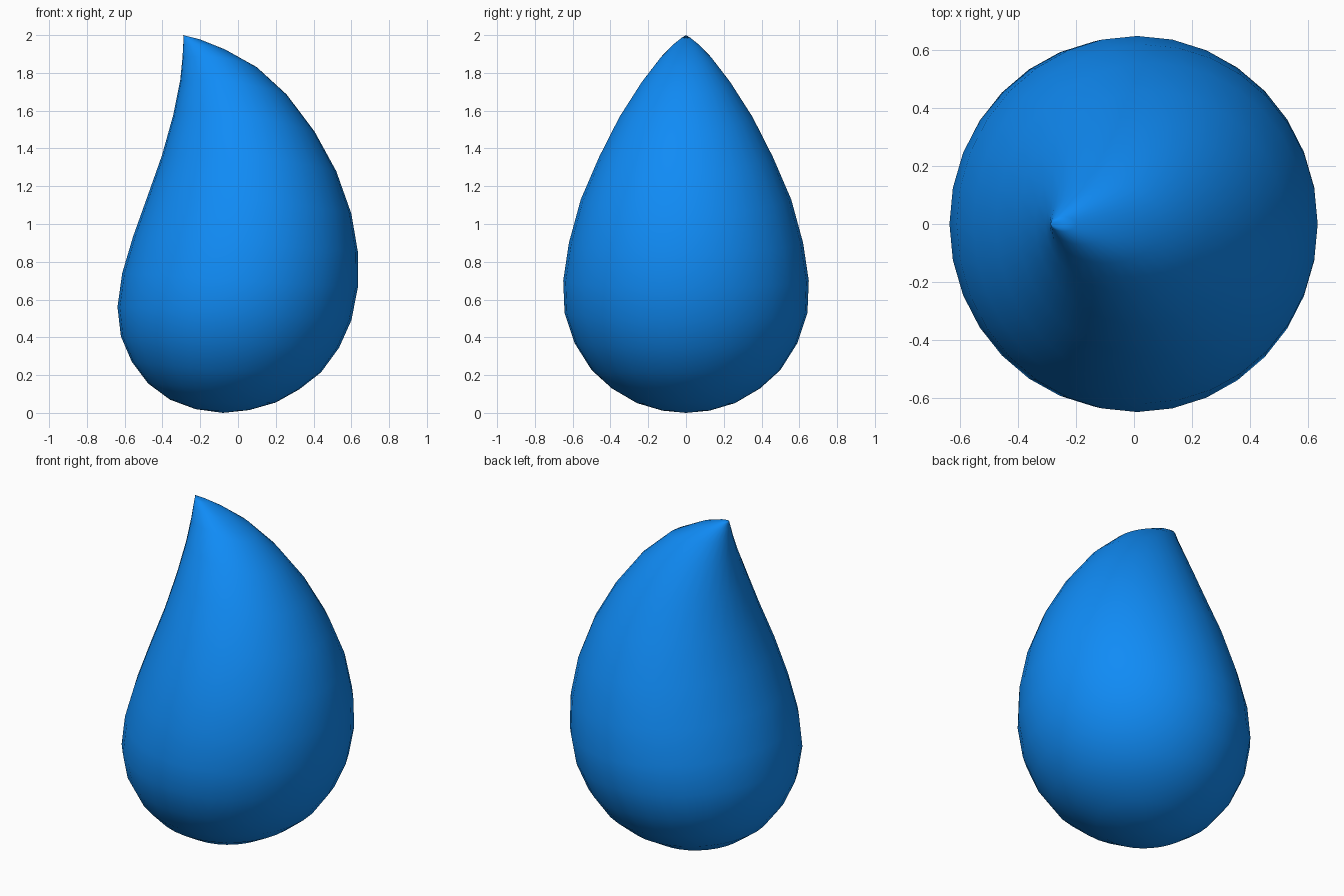
import bpy, bmesh, math

if "Cube" in bpy.data.objects:
    bpy.data.objects.remove(bpy.data.objects["Cube"])

SEGMENTS = 32

# Tilted rings, bottom to top: left x, left z, right x, right z, half depth, side z
rings = [
    (-.225, .02, .06, .015, .125, .012),
    (-.36, .07, .20, .055, .26, .052),
    (-.475, .155, .325, .125, .393, .13),
    (-.562, .27, .44, .215, .50, .227),
    (-.62, .405, .535, .345, .59, .37),
    (-.638, .56, .60, .49, .643, .53),
    (-.613, .74, .635, .665, .65, .70),
    (-.555, .935, .635, .85, .62, .90),
    (-.478, 1.15, .60, 1.055, .557, 1.13),
    (-.402, 1.365, .52, 1.28, .46, 1.355),
    (-.342, 1.58, .405, 1.49, .352, 1.567),
    (-.306, 1.76, .258, 1.685, .235, 1.75),
    (-.294, 1.88, .10, 1.83, .135, 1.88),
    (-.29, 1.95, -.07, 1.925, .07, 1.947),
    (-.288, 1.987, -.20, 1.977, .025, 1.984),
]

# Droplet skin: stacked rings closed by a bottom pole and a bent tip
bm = bmesh.new()
loops = []
for xl, zl, xr, zr, ry, zy in rings:
    loop = []
    for i in range(SEGMENTS):
        a = 2 * math.pi * i / SEGMENTS
        c, s = math.cos(a), math.sin(a)
        mid_z = (zl + zr) / 2
        x = (xl + xr) / 2 + (xr - xl) / 2 * c
        z = mid_z + (zr - zl) / 2 * c + (zy - mid_z) * s * s
        loop.append(bm.verts.new((x, ry * s, z)))
    loops.append(loop)
bottom = bm.verts.new((-.08, 0, 0))
tip = bm.verts.new((-.29, 0, 2))

for i in range(SEGMENTS):
    j = (i + 1) % SEGMENTS
    for low, high in zip(loops, loops[1:]):
        bm.faces.new((low[i], low[j], high[j], high[i]))
    bm.faces.new((bottom, loops[0][j], loops[0][i]))
    bm.faces.new((tip, loops[-1][i], loops[-1][j]))
for f in bm.faces:
    f.smooth = True
bmesh.ops.recalc_face_normals(bm, faces=bm.faces)

mesh = bpy.data.meshes.new("water_drop")
bm.to_mesh(mesh)
bm.free()
drop = bpy.data.objects.new("water_drop", mesh)
bpy.context.collection.objects.link(drop)

# Blue water colour
mat = bpy.data.materials.new("water_blue")
mat.diffuse_color = (0.005, 0.26, 0.92, 1)
mat.use_nodes = True
mat.node_tree.nodes["Principled BSDF"].inputs["Base Color"].default_value = mat.diffuse_color
mesh.materials.append(mat)
